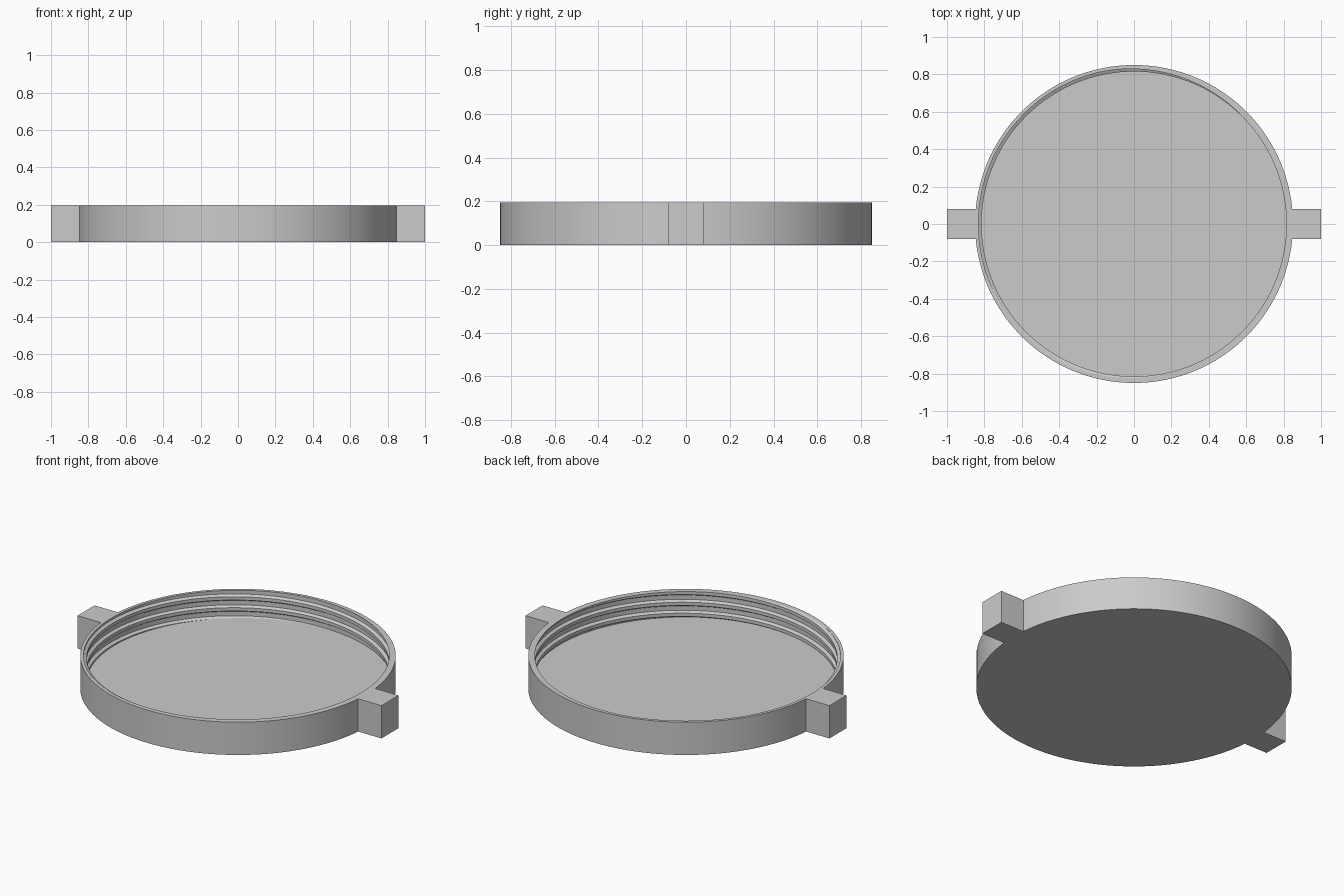
import bpy, bmesh, math

cube = bpy.data.objects.get("Cube")
if cube:
    bpy.data.objects.remove(cube)

HEIGHT, FLOOR = 0.195, 0.036
OUTER, ROOT, CREST = 0.85, 0.832, 0.815
TURNS, SEGMENTS = 3, 192
PITCH = HEIGHT / TURNS
# Thread profile over one pitch: (fraction of pitch, radius)
PROFILE = [(0, CREST), (0.18, CREST), (0.32, ROOT), (0.72, ROOT), (0.88, CREST), (1, CREST)]

grey = bpy.data.materials.new("light grey plastic")
grey.use_nodes = True
grey.diffuse_color = (0.6, 0.6, 0.6, 1)
grey.node_tree.nodes["Principled BSDF"].inputs["Base Color"].default_value = (0.6, 0.6, 0.6, 1)


def finish(bm, name):
    mesh = bpy.data.meshes.new(name)
    bm.to_mesh(mesh)
    bm.free()
    mesh.materials.append(grey)
    obj = bpy.data.objects.new(name, mesh)
    bpy.context.collection.objects.link(obj)
    return obj


def thread_radius(phase):
    phase %= 1
    for (a, ra), (b, rb) in zip(PROFILE, PROFILE[1:]):
        if phase <= b:
            return ra + (rb - ra) * (phase - a) / (b - a)


def ring_column(step):
    """Cross-section from the floor centre, up the thread, over the rim and down."""
    turn = step / SEGMENTS
    angle = turn * math.tau
    points = [(0, FLOOR)]
    levels = [k + f for k in range(-1, TURNS + 1) for f, _ in PROFILE[:-1]]
    for level in [-TURNS] + levels + [2 * TURNS]:
        z = min(max((level + turn) * PITCH, FLOOR), HEIGHT)
        points.append((thread_radius(z / PITCH - turn), z))
    points += [(OUTER, HEIGHT), (OUTER, 0), (0, 0)]
    return [(r * math.cos(angle), r * math.sin(angle), z) for r, z in points]


# Round lid with an internal screw thread
bm = bmesh.new()
columns = [[bm.verts.new(p) for p in ring_column(i)] for i in range(SEGMENTS + 1)]
for a, b in zip(columns, columns[1:]):
    for j in range(len(a) - 1):
        bm.faces.new((a[j], b[j], b[j + 1], a[j + 1]))
bmesh.ops.remove_doubles(bm, verts=bm.verts, dist=0.00005)
bmesh.ops.dissolve_degenerate(bm, edges=bm.edges, dist=0.00001)
bmesh.ops.recalc_face_normals(bm, faces=bm.faces)
lid = finish(bm, "threaded_lid")
bpy.ops.object.select_all(action="DESELECT")
lid.select_set(True)
bpy.context.view_layer.objects.active = lid
bpy.ops.object.shade_smooth_by_angle(angle=math.radians(15))

# Square grip tabs on both sides
for side, name in ((1, "left_tab"), (-1, "right_tab")):
    bm = bmesh.new()
    bmesh.ops.create_cube(bm, size=1)
    inner = 0.842
    for v in bm.verts:
        v.co.x = side * (inner + (v.co.x + 0.5) * (1 - inner))
        v.co.y *= 0.16
        v.co.z = (v.co.z + 0.5) * HEIGHT
    bmesh.ops.recalc_face_normals(bm, faces=bm.faces)
    finish(bm, name)
